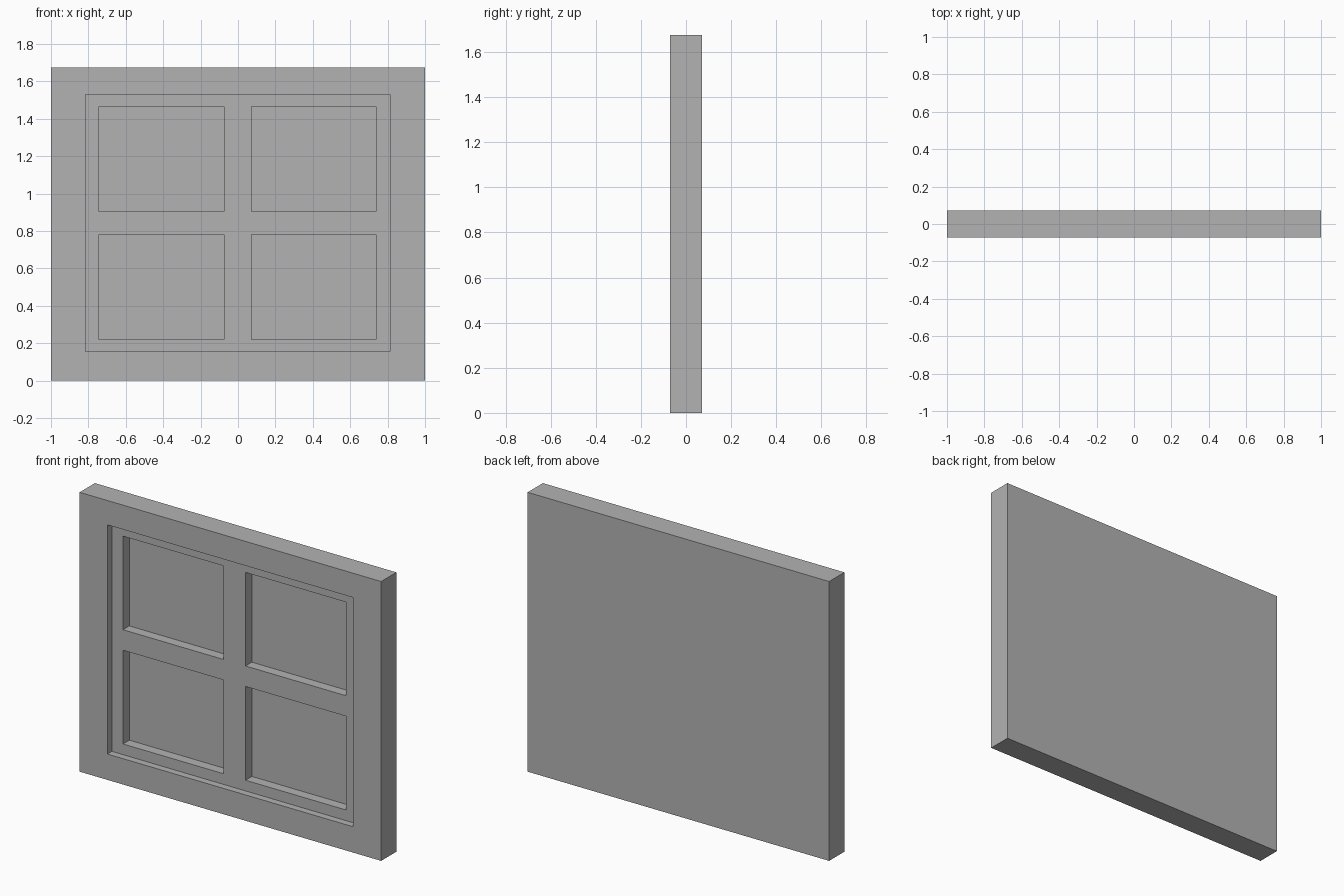
import bpy

default = bpy.data.objects.get("Cube")
if default:
    bpy.data.objects.remove(default, do_unlink=True)

WIDTH, HEIGHT, DEPTH = 2.0, 1.675, 0.144
FRONT = -DEPTH / 2

# One plain grey for the whole window
grey = bpy.data.materials.new("plain_grey")
grey.use_nodes = True
colour = (0.45, 0.45, 0.45, 1)
grey.diffuse_color = colour
grey.node_tree.nodes["Principled BSDF"].inputs["Base Color"].default_value = colour


def box(name, x0, x1, y0, y1, z0, z1):
    bpy.ops.mesh.primitive_cube_add(
        size=1, location=((x0 + x1) / 2, (y0 + y1) / 2, (z0 + z1) / 2))
    obj = bpy.context.object
    obj.name = name
    obj.scale = (x1 - x0, y1 - y0, z1 - z0)
    bpy.ops.object.transform_apply(location=True, rotation=False, scale=True)
    obj.data.materials.append(grey)
    return obj


def carve(target, name, x0, x1, z0, z1, depth):
    """Cut a rectangular pocket into the front, measured from the front face."""
    cutter = box(name, x0, x1, FRONT - 0.1, FRONT + depth, z0, z1)
    cutter.hide_render = True
    mod = target.modifiers.new(name, "BOOLEAN")
    mod.operation = "DIFFERENCE"
    mod.solver = "EXACT"
    mod.object = cutter
    bpy.context.view_layer.objects.active = target
    bpy.ops.object.modifier_apply(modifier=mod.name)
    bpy.data.objects.remove(cutter, do_unlink=True)


# Solid slab
window = box("window_panel", -WIDTH / 2, WIDTH / 2, FRONT, -FRONT, 0, HEIGHT)

# Shallow recess inside the outer frame
carve(window, "sash_recess", -0.816, 0.814, 0.155, 1.529, 0.042)

# Four deeper panes, leaving a cross of glazing bars
for x0, x1 in ((-0.742, -0.074), (0.071, 0.739)):
    for z0, z1 in ((0.219, 0.781), (0.904, 1.465)):
        carve(window, "pane_recess", x0, x1, z0, z1, 0.102)
